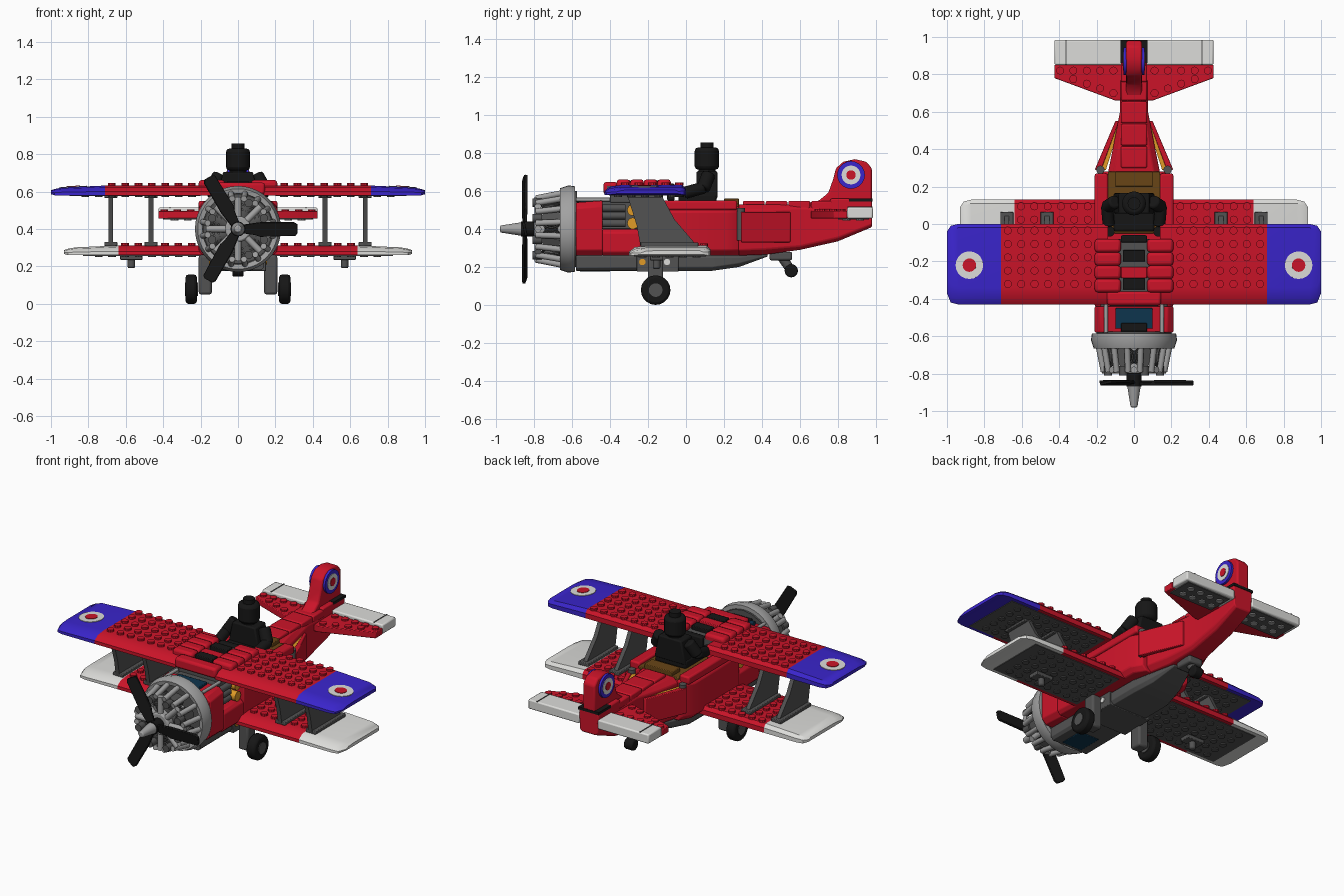
import bpy, bmesh, math
from mathutils import Vector, Matrix

cube = bpy.data.objects.get("Cube")
if cube:
    bpy.data.objects.remove(cube, do_unlink=True)


def material(name, *rgb):
    mat = bpy.data.materials.new(name)
    mat.use_nodes = True
    mat.diffuse_color = (*rgb, 1)
    shader = next(n for n in mat.node_tree.nodes if n.type == 'BSDF_PRINCIPLED')
    shader.inputs["Base Color"].default_value = (*rgb, 1)
    return mat


red = material("red", .6, .007, .022)
blue = material("blue", .042, .018, .6)
white = material("off white", .72, .72, .7)
grey = material("light grey", .36, .36, .36)
dark = material("dark grey", .085, .085, .085)
black = material("black", .008, .008, .008)
orange = material("orange", .75, .33, .02)
brown = material("brown", .14, .06, .008)
teal = material("dark teal", .004, .035, .075)

SIDES = ((1, "left_"), (-1, "right_"))
PITCH = .0713


def finish(name, bm, mat, bevel=0):
    bmesh.ops.recalc_face_normals(bm, faces=bm.faces)
    mesh = bpy.data.meshes.new(name)
    bm.to_mesh(mesh)
    bm.free()
    mesh.materials.append(mat)
    mesh.shade_smooth()
    mesh.set_sharp_from_angle(angle=math.radians(35))
    ob = bpy.data.objects.new(name, mesh)
    bpy.context.scene.collection.objects.link(ob)
    if bevel:
        mod = ob.modifiers.new("Bevel", 'BEVEL')
        mod.width, mod.segments = bevel, 2
    return ob


def loft(name, rings, mat, bevel=0):
    """Skin equal-length rings of points and cap both ends."""
    bm = bmesh.new()
    loops = [[bm.verts.new(p) for p in ring] for ring in rings]
    n = len(loops[0])
    for a, b in zip(loops, loops[1:]):
        for i in range(n):
            j = (i + 1) % n
            bm.faces.new((a[i], a[j], b[j], b[i]))
    bm.faces.new(loops[0])
    bm.faces.new(loops[-1])
    return finish(name, bm, mat, bevel)


def prism(name, outline, axis, lo, hi, mat, bevel=0):
    place = {'x': lambda t, a, b: (t, a, b), 'y': lambda t, a, b: (a, t, b),
             'z': lambda t, a, b: (a, b, t)}[axis]
    return loft(name, [[place(t, a, b) for a, b in outline] for t in (lo, hi)], mat, bevel)


def box(name, x, y, z, mat, bevel=.004):
    outline = [(x[0], y[0]), (x[1], y[0]), (x[1], y[1]), (x[0], y[1])]
    return prism(name, outline, 'z', z[0], z[1], mat, bevel)


def add_rod(bm, start, end, r, r_end=None, sides=20):
    a, b = Vector(start), Vector(end)
    turn = (b - a).to_track_quat('Z', 'Y').to_matrix().to_4x4()
    bmesh.ops.create_cone(bm, cap_ends=True, segments=sides, radius1=r,
                          radius2=r if r_end is None else r_end, depth=(b - a).length,
                          matrix=Matrix.Translation((a + b) / 2) @ turn)


def rod(name, start, end, r, mat, r_end=None, bevel=0):
    bm = bmesh.new()
    add_rod(bm, start, end, r, r_end)
    return finish(name, bm, mat, bevel)


def studs(name, points, mat, r=.0215, h=.015):
    bm = bmesh.new()
    for p in points:
        add_rod(bm, p, Vector(p) + Vector((0, 0, h)), r, sides=10)
    return finish(name, bm, mat)


def grid(s, x0, x1, y0, y1, z):
    nx, ny = int((x1 - x0) / PITCH + .1), int((y1 - y0) / PITCH + .1)
    return [(s * (x0 + (i + .5) * PITCH), y0 + (j + .5) * PITCH, z)
            for i in range(nx) for j in range(ny)]


def wing_ring(x, y0, y1, z, h):
    return [(x, y0, z), (x, y0, z + h * .4), (x, y0 + .03, z + h * .85), (x, y0 + .09, z + h),
            (x, y1 - .02, z + h), (x, y1, z + h * .6), (x, y1, z)]


def hull_ring(y, w, z0, z1, c):
    right = [(w - c, z0), (w, z0 + c), (w, z1 - c), (w - c, z1)]
    return [(x, y, z) for x, z in right] + [(-x, y, z) for x, z in reversed(right)]


def body(name, stations, mat):
    return loft(name, [hull_ring(*st) for st in stations], mat, .006)


def roundel(name, point, normal, size, mats):
    for k, (part, r, mat) in enumerate(zip(("outer", "middle", "centre"), size, mats)):
        p, n = Vector(point), Vector(normal).normalized()
        rod(f"{name}_{part}", p - n * .003, p + n * .003 * (k + 1), r, mat)


# Fuselage, open beside the cabin front, tapering to the tail
body("nose_section", [(-.58, .21, .26, .54, .03), (-.44, .21, .26, .55, .03)], red)
body("engine_bay_floor", [(-.44, .21, .26, .4, .02), (-.24, .21, .26, .4, .02)], red)
box("engine_bay_core", (-.13, .13), (-.44, -.24), (.4, .55), dark)
body("cabin", [(-.24, .21, .26, .52, .03), (.21, .21, .26, .52, .03), (.28, .17, .26, .52, .03)], red)
body("rear_fuselage", [(.27, .14, .26, .53, .03), (.42, .11, .265, .53, .03), (.6, .075, .29, .53, .02),
                       (.8, .07, .335, .52, .02), (.98, .065, .41, .5, .015)], red)
body("belly", [(-.58, .14, .18, .27, .015), (.14, .14, .18, .27, .02), (.28, .11, .2, .27, .02),
               (.43, .06, .255, .27, .005)], dark)
box("belly_window", (-.07, .07), (-.56, -.4), (.176, .184), teal)
for y in (.3, .42, .54, .66):
    box("spine_block", (-.07, .07), (y, y + .115), (.5, .548), red, .008)
box("cockpit_floor", (-.14, .14), (-.05, .28), (.515, .535), brown)
box("cockpit_back", (-.1, .1), (.2, .28), (.53, .56), brown)
box("windscreen", (-.1, .1), (-.56, -.45), (.54, .562), teal)
box("nose_vent", (-.07, .07), (-.575, -.53), (.54, .565), black)
for s, side in SIDES:
    box(side + "cockpit_wall", (s * .14, s * .21), (-.24, .27), (.5, .55), red, .01)
    rod(side + "nose_rod", (s * .15, -.58, .555), (s * .15, -.4, .555), .01, grey)
    for z in (.43, .47, .51):
        rod(side + "exhaust", (s * .16, -.44, z), (s * .16, -.32, z), .02, dark)
    for z in (.43, .5):
        rod(side + "fuel_part", (s * .13, -.28, z), (s * .195, -.28, z), .03, orange)
    prism(side + "tail_panel", [(s * .21, .29), (s * .1, .55), (s * .08, .55), (s * .175, .29)],
          'z', .33, .49, red, .004)
    prism(side + "tail_panel_edge", [(s * .175, .29), (s * .085, .54), (s * .07, .54), (s * .15, .29)],
          'z', .36, .485, orange)
    rod(side + "panel_hinge", (s * .18, .29, .34), (s * .18, .29, .51), .022, dark)

# Wings with studs, coloured tips and hollow grey undersides
for s, side in SIDES:
    for level, z, y0, y1, root, joint, tip, tone in (
            ("upper_", .58, -.43, 0, .14, .71, 1, blue), ("lower_", .26, -.3, .13, .14, .64, .93, white)):
        name, h = side + level, .052
        loft(name + "wing", [wing_ring(s * x, y0, y1, z, h) for x in (root, joint)], red)
        loft(name + "wing_tip", [wing_ring(s * joint, y0, y1, z, h),
                                 wing_ring(s * (tip - .06), y0, y1, z, h * .8),
                                 wing_ring(s * (tip - .02), y0 + .01, y1 - .01, z, h * .65),
                                 wing_ring(s * tip, y0 + .06, y1 - .04, z + .006, h * .4)], tone)
        studs(name + "wing_studs", grid(s, joint - 7 * PITCH, joint, y1 - 5 * PITCH, y1, z + h - .002), red)
        box(name + "wing_underside", (s * .2, s * (tip - .1)), (y0 + .025, y1 - .025), (z - .004, z + .002), dark, 0)
        studs(name + "wing_tubes", grid(s, .21, tip - .1, y0 + .035, y1 - .025, z - .01), dark, h=.008)
    roundel(side + "wing_roundel", (s * .88, -.22, .6245), (s * .05, 0, 1), (.074, .036), (white, red))
    # Struts between the wings
    for x in (.465, .68):
        prism(side + "strut", [(-.31, .58), (-.13, .58), (-.06, .45), (.06, .31), (-.24, .31), (-.26, .42)],
              'x', s * (x - .013), s * (x + .013), dark)
        box(side + "strut_head", (s * (x - .035), s * (x + .035)), (-.31, -.13), (.565, .582), dark)
        box(side + "strut_foot", (s * (x - .035), s * (x + .035)), (-.24, .065), (.308, .33), dark)
    # Hooks below the lower wing
    box(side + "hook_plate", (s * .51, s * .63), (-.19, -.12), (.235, .262), dark)
    rod(side + "hook", (s * .57, -.155, .19), (s * .57, -.155, .24), .02, dark, bevel=.008)

# Raised wing centre
box("wing_centre", (-.145, .145), (-.42, -.08), (.58, .63), dark)
box("cabane", (-.14, .14), (-.4, -.12), (.54, .582), dark)
box("wing_centre_front", (-.145, .145), (-.435, -.36), (.582, .648), red, .015)
for s, side in SIDES:
    for i in range(4):
        y = -.08 - i * PITCH
        box(side + "centre_slope", (s * .07, s * .21), (y - PITCH, y), (.6, .662), red, .016)
box("centre_bar", (-.07, .07), (-.29, -.23), (.62, .65), red)
for y in (-.35, -.2):
    box("centre_block", (-.06, .06), (y, y + .06), (.62, .655), black)
box("instrument_panel", (-.07, .07), (-.1, -.06), (.55, .64), black, .008)

# Tail
for s, side in SIDES:
    prism(side + "stabiliser", [(s * .06, .66), (s * .1, .66), (s * .425, .78), (s * .425, .85), (s * .06, .85)],
          'z', .455, .495, red, .004)
    box(side + "elevator", (s * .065, s * .425), (.85, .985), (.455, .515), white, .008)
    box(side + "elevator_end", (s * .36, s * .366), (.852, .983), (.512, .518), dark, 0)
    studs(side + "stabiliser_studs", [(s * (.11 + i * PITCH), .82, .49) for i in range(5)]
          + [(s * (.11 + i * PITCH), .7 + i * .025, .49) for i in range(4)], red)
    box(side + "elevator_underside", (s * .09, s * .4), (.8, .965), (.45, .457), dark, 0)
    studs(side + "elevator_tubes", grid(s, .09, .4, .81, .96, .444), grey, h=.008)
    roundel(side + "fin_roundel", (s * .053, .87, .685), (s, 0, 0), (.073, .05, .025), (blue, white, red))
    rod(side + "fin_boss", (s * .03, .87, .685), (s * .053, .87, .685), .073, blue)
prism("fin", [(.6, .53), (.7, .55), (.75, .59), (.775, .66), (.79, .72), (.83, .755), (.89, .768),
              (.95, .755), (.98, .72), (.98, .5), (.6, .5)], 'x', -.042, .042, red, .01)
box("fin_base", (-.07, .07), (.76, .98), (.48, .56), red, .008)
box("tail_slot", (-.072, .072), (.86, .983), (.545, .562), black, 0)

# Cowling: a ring revolved about the nose axis
bm = bmesh.new()
profile = [(.19, -.66), (.215, -.665), (.23, -.62), (.225, -.585), (.2, -.585), (.185, -.62)]
verts = [bm.verts.new((r, y, .4)) for r, y in profile]
edges = [bm.edges.new((verts[i - 1], verts[i])) for i in range(len(verts))]
bmesh.ops.spin(bm, geom=verts + edges, cent=(0, 0, .4), axis=(0, 1, 0), angle=math.tau,
               steps=40, use_merge=True)
bmesh.ops.remove_doubles(bm, verts=bm.verts, dist=.0005)
finish("cowling_ring", bm, grey)
rod("firewall", (0, -.61, .4), (0, -.575, .4), .2, dark)
rod("crankcase", (0, -.8, .4), (0, -.6, .4), .07, grey, bevel=.01)


def polar(r, a, y):
    return (r * math.cos(a), y, .4 + r * math.sin(a))


# Radial engine
for i in range(8):
    a = math.tau * (i + .5) / 8
    rod("engine_cylinder", polar(.05, a, -.71), polar(.165, a, -.71), .042, dark)
    for r in (.1, .125, .15):
        rod("cooling_fin", polar(r, a, -.71), polar(r + .01, a, -.71), .05, dark)
    for da in (-.2, .2):
        rod("push_rod", polar(.195, a + da, -.64), polar(.165, a + da, -.79), .016, grey)
    rod("cowling_spoke", polar(.06, a + .39, -.78), polar(.17, a + .39, -.78), .018, grey)
    rod("valve_cap", polar(.15, a, -.81), polar(.15, a, -.76), .022, dark)

# Propeller
rod("propeller_hub", (0, -.87, .4), (0, -.79, .4), .04, black)
rod("spinner", (0, -.98, .4), (0, -.865, .4), .018, grey, r_end=.036, bevel=.006)
for i in range(3):
    blade = prism("propeller_blade", [(.02, -.022), (.09, -.032), (.12, -.042), (.31, -.036), (.318, -.02),
                                      (.318, .025), (.3, .036), (.12, .036), (.02, .022)],
                  'y', -.008, .008, black, .003)
    blade.matrix_world = (Matrix.Translation((0, -.85, .4)) @ Matrix.Rotation(math.tau * i / 3, 4, 'Y')
                          @ Matrix.Rotation(.2, 4, 'X'))

# Landing gear
box("axle_box", (-.15, .15), (-.26, -.04), (.175, .262), dark)
for s, side in SIDES:
    box(side + "gear_leg", (s * .14, s * .21), (-.2, -.12), (.05, .26), dark, .012)
    for y, tone in ((-.23, orange), (-.16, white), (-.1, white)):
        rod(side + "gear_pin", (s * .14, y, .226), (s * .156, y, .226), .017, tone)
    rod(side + "tyre", (s * .22, -.16, .078), (s * .28, -.16, .078), .078, black, bevel=.014)
    rod(side + "wheel_hub", (s * .215, -.16, .078), (s * .284, -.16, .078), .036, dark)
box("tail_skid_mount", (-.05, .05), (.44, .56), (.235, .28), dark, .01)
rod("tail_skid", (0, .5, .26), (0, .555, .18), .025, dark)
rod("tail_wheel", (-.03, .555, .18), (.03, .555, .18), .035, black, bevel=.008)

# Pilot
prism("pilot_torso", [(-.11, .56), (.11, .56), (.08, .705), (-.08, .705)], 'y', .055, .165, black, .008)
box("pilot_legs", (-.11, .11), (-.04, .16), (.53, .585), black, .012)
rod("pilot_neck", (0, .11, .69), (0, .11, .72), .045, black)
rod("pilot_head", (0, .11, .713), (0, .11, .83), .064, black, bevel=.018)
rod("pilot_head_knob", (0, .11, .82), (0, .11, .857), .034, black)
for s, side in SIDES:
    rod(side + "upper_arm", (s * .1, .12, .69), (s * .145, .09, .61), .036, black, bevel=.01)
    rod(side + "forearm", (s * .145, .1, .62), (s * .135, -.01, .59), .032, black, bevel=.01)
    rod(side + "hand", (s * .13, -.04, .57), (s * .13, -.04, .61), .027, black)
